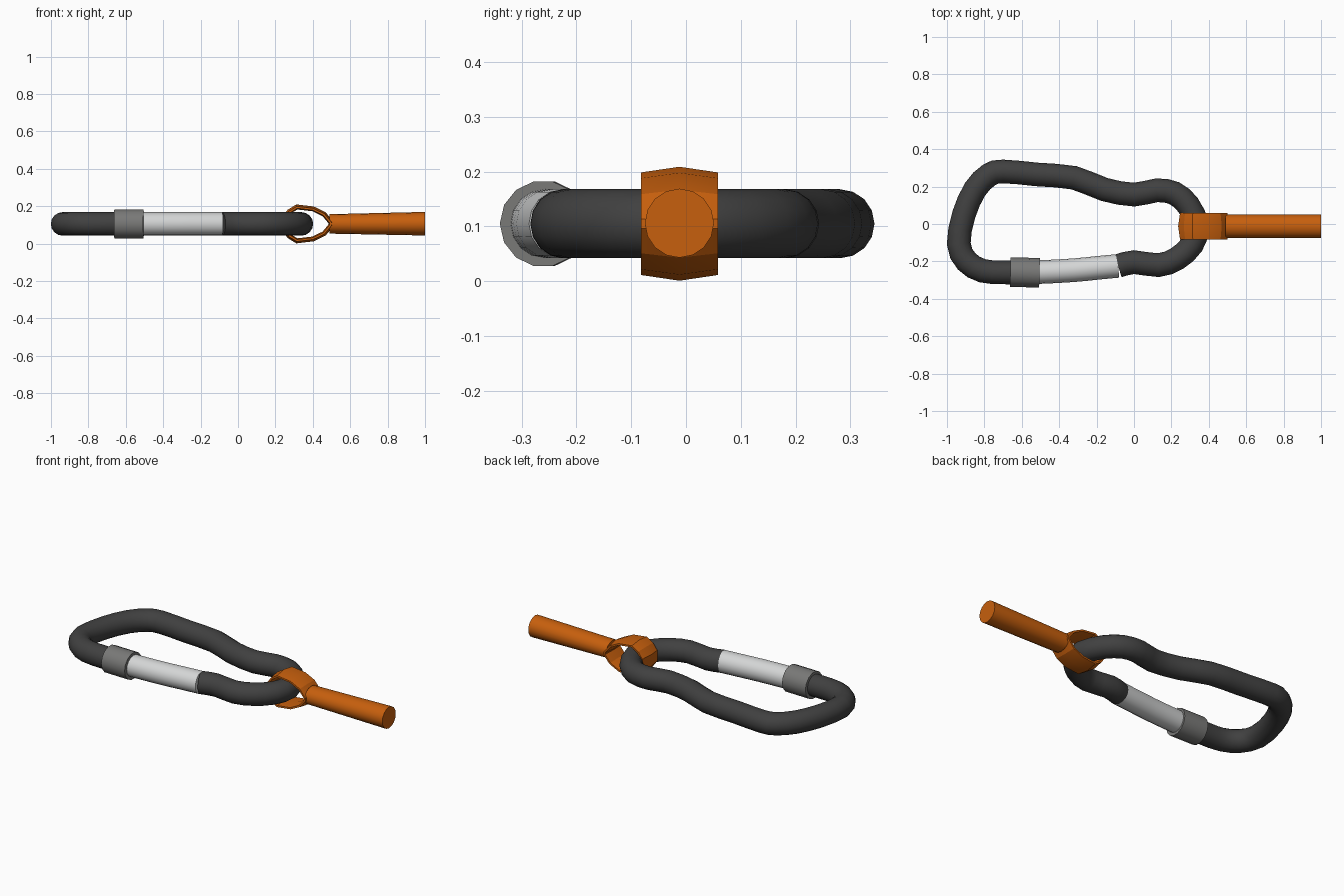
import bpy, bmesh, math
from mathutils import Vector

if "Cube" in bpy.data.objects:
    bpy.data.objects.remove(bpy.data.objects["Cube"])

ZC, YC = 0.105, -0.012


def material(name, rgb):
    m = bpy.data.materials.new(name)
    m.diffuse_color = (*rgb, 1)
    m.use_nodes = True
    m.node_tree.nodes["Principled BSDF"].inputs["Base Color"].default_value = m.diffuse_color
    return m


BLACK = material("dark_metal", (0.052, 0.052, 0.052))
SILVER = material("light_metal", (0.66, 0.67, 0.67))
GREY = material("grey_metal", (0.19, 0.19, 0.185))
ORANGE = material("orange_cord", (0.57, 0.115, 0.004))


def sweep(name, path, section, up, mat, closed=False, angle=35):
    """Sweep a section (side offset, up offset) along a planar path; section may be a function of t."""
    pts = [Vector(p) for p in path]
    up, n = Vector(up), len(path)
    bm, rings = bmesh.new(), []
    for i, p in enumerate(pts):
        a = (p - pts[i - 1]).normalized() if closed or i else None
        b = (pts[(i + 1) % n] - p).normalized() if closed or i < n - 1 else a
        a = a or b
        t = (a + b).normalized()
        side = up.cross(t) / max(t.dot(a), 0.5)
        sec = section(i / (n - 1)) if callable(section) else section
        rings.append([bm.verts.new(p + side * u + up * v) for u, v in sec])
    k = len(rings[0])
    for i in range(n if closed else n - 1):
        r, s = rings[i], rings[(i + 1) % n]
        for j in range(k):
            bm.faces.new((r[j], r[(j + 1) % k], s[(j + 1) % k], s[j]))
    if not closed:
        bm.faces.new(rings[0])
        bm.faces.new(rings[-1])
    bmesh.ops.recalc_face_normals(bm, faces=bm.faces)
    me = bpy.data.meshes.new(name)
    bm.to_mesh(me)
    bm.free()
    me.materials.append(mat)
    me.shade_smooth()
    me.set_sharp_from_angle(angle=math.radians(angle))
    ob = bpy.data.objects.new(name, me)
    bpy.context.collection.objects.link(ob)
    return ob


def circle(r, n, r2=None):
    return [(r * math.cos(2 * math.pi * i / n), (r2 or r) * math.sin(2 * math.pi * i / n))
            for i in range(n)]


def smooth(points, steps=2):
    """Open Catmull-Rom curve through 2D points, lifted to the centre height."""
    P = [Vector((x, y, ZC)) for x, y in points]
    P = [2 * P[0] - P[1]] + P + [2 * P[-1] - P[-2]]
    out = []
    for a, b, c, d in zip(P, P[1:], P[2:], P[3:]):
        for s in range(steps):
            t = s / steps
            out.append(0.5 * (2 * b + (c - a) * t + (2 * a - 5 * b + 4 * c - d) * t * t
                              + (3 * b - a - 3 * c + d) * t ** 3))
    return out + [P[-2]]


# Carabiner body: from gate hinge, round the small end, back and wide end, to the sleeve
body = [(-0.085, -0.224), (0.0, -0.204), (0.13, -0.22), (0.23, -0.185), (0.31, -0.11),
        (0.338, -0.01), (0.29, 0.10), (0.215, 0.165), (0.12, 0.18), (0.0, 0.157),
        (-0.16, 0.185), (-0.32, 0.247), (-0.52, 0.265), (-0.70, 0.281), (-0.775, 0.262),
        (-0.85, 0.185), (-0.91, 0.05), (-0.937, -0.105), (-0.895, -0.2), (-0.81, -0.25),
        (-0.70, -0.259), (-0.58, -0.259)]
sweep("carabiner_body", smooth(body), circle(0.063, 16), (0, 0, 1), BLACK)

# Gate
gate = [(-0.58, -0.259), (-0.48, -0.256), (-0.32, -0.247), (-0.2, -0.235), (-0.085, -0.224)]
sweep("gate", smooth(gate), circle(0.063, 16), (0, 0, 1), SILVER)

# Locking sleeve
sweep("locking_sleeve", [(-0.661, -0.257, ZC), (-0.505, -0.261, ZC)],
      circle(0.079, 14), (0, 0, 1), GREY)

# Strap loop round the small end: upper half profile mirrored in z
upper = [(0.51, 0.012), (0.469, 0.062), (0.405, 0.093), (0.312, 0.104),
         (0.266, 0.076), (0.236, 0.035)]
loop = upper + [(x, -z) for x, z in reversed(upper)]
band = [(0, 0), (-0.01, 0.07), (-0.02, 0.07), (-0.026, 0), (-0.02, -0.07), (-0.01, -0.07)]
sweep("strap_loop", [(x, YC, ZC + z) for x, z in loop], band, (0, 1, 0), ORANGE,
      closed=True, angle=20)

# Cord stem, flattened a little towards the loop
sweep("cord_stem", [(0.49, YC, ZC), (1.0, YC, ZC + 0.001)],
      lambda t: circle(0.052 + 0.011 * t, 16, 0.063), (0, 1, 0), ORANGE)
